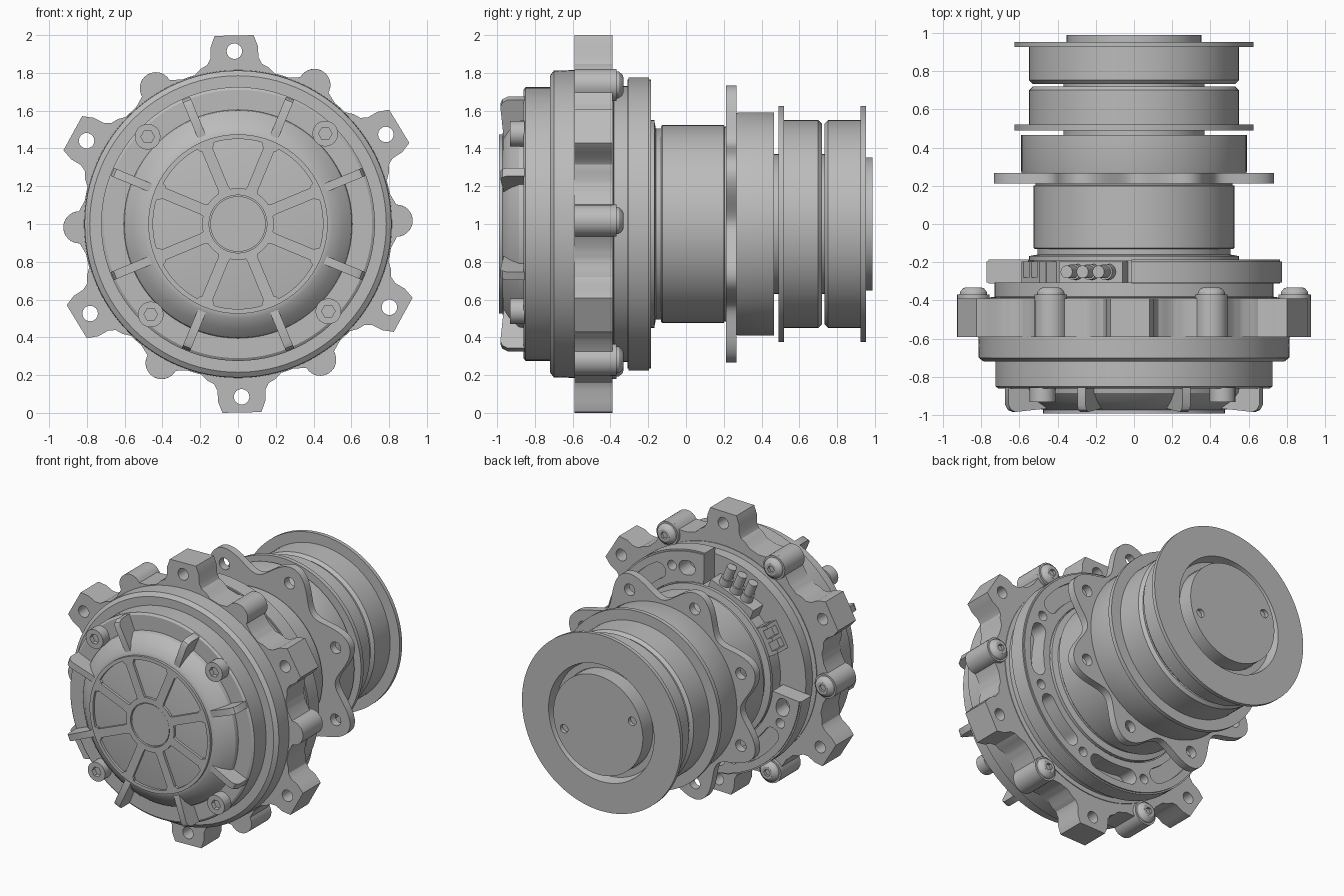
import bpy, bmesh
from math import sin, cos, radians, pi
from mathutils import Matrix, Vector

if "Cube" in bpy.data.objects:
    bpy.data.objects.remove(bpy.data.objects["Cube"], do_unlink=True)

metal = bpy.data.materials.new("plain_grey_metal")
metal.use_nodes = True
GREY = (0.5, 0.5, 0.5, 1)
metal.diffuse_color = GREY
metal.node_tree.nodes["Principled BSDF"].inputs["Base Color"].default_value = GREY


# ---- helpers: every part shares the y axis at z = 1 ----
def polar(r, deg, t=0.0):
    a = radians(deg)
    return (r * cos(a) - t * sin(a), r * sin(a) + t * cos(a))


def finish(obj):
    obj.data.materials.clear()
    obj.data.materials.append(metal)
    bpy.ops.object.select_all(action='DESELECT')
    obj.select_set(True)
    bpy.context.view_layer.objects.active = obj
    bpy.ops.object.shade_smooth_by_angle(angle=radians(30))
    return obj


def from_bmesh(name, bm):
    bmesh.ops.recalc_face_normals(bm, faces=bm.faces)
    mesh = bpy.data.meshes.new(name)
    bm.to_mesh(mesh)
    bm.free()
    obj = bpy.data.objects.new(name, mesh)
    bpy.context.collection.objects.link(obj)
    return finish(obj)


def lathe(name, profile, centre=(0, 0), steps=96):
    """Turn a profile of (y, radius) pairs around the y axis."""
    cx, cz = centre
    bm = bmesh.new()
    verts = [bm.verts.new((cx + r, y, 1 + cz)) for y, r in profile]
    edges = [bm.edges.new(pair) for pair in zip(verts, verts[1:])]
    bmesh.ops.spin(bm, geom=verts + edges, cent=(cx, 0, 1 + cz), axis=(0, 1, 0),
                   angle=2 * pi, steps=steps)
    bmesh.ops.remove_doubles(bm, verts=bm.verts, dist=0.0001)
    return from_bmesh(name, bm)


def plate(name, outlines, y0, y1):
    """Extrude outlines drawn in x and z; inner outlines become holes."""
    curve = bpy.data.curves.new(name, 'CURVE')
    curve.dimensions = '2D'
    curve.fill_mode = 'BOTH'
    curve.extrude = (y1 - y0) / 2
    for pts in outlines:
        spline = curve.splines.new('POLY')
        spline.points.add(len(pts) - 1)
        for p, (x, z) in zip(spline.points, pts):
            p.co = (x, z, 0, 1)
        spline.use_cyclic_u = True
    obj = bpy.data.objects.new(name, curve)
    bpy.context.collection.objects.link(obj)
    obj.rotation_euler = (pi / 2, 0, 0)
    obj.location = (0, (y0 + y1) / 2, 1)
    bpy.ops.object.select_all(action='DESELECT')
    obj.select_set(True)
    bpy.context.view_layer.objects.active = obj
    bpy.ops.object.convert(target='MESH')
    return finish(bpy.context.view_layer.objects.active)


def circle(c, r, n=24):
    return [(c[0] + r * cos(2 * pi * i / n), c[1] + r * sin(2 * pi * i / n)) for i in range(n)]


def arc(r, a0, a1, n=12):
    return [polar(r, a0 + (a1 - a0) * i / n) for i in range(n + 1)]


def kidney(r, half_width, a0, a1):
    def cap(a, start):
        c = polar(r, a)
        return [(c[0] + x, c[1] + z) for x, z in arc(half_width, start, start + 180, 8)]
    return (arc(r + half_width, a0, a1)[1:-1] + cap(a1, a1)
            + arc(r - half_width, a1, a0)[1:-1] + cap(a0, a0 + 180))


def block(name, size, r, deg, y, shift=0.0):
    """Box with sizes (radial, along y, tangential) set at an angle."""
    x, z = polar(r, deg, shift)
    bm = bmesh.new()
    bmesh.ops.create_cube(bm, size=1, matrix=Matrix.Translation((x, y, 1 + z))
                          @ Matrix.Rotation(-radians(deg), 4, 'Y')
                          @ Matrix.Diagonal((*size, 1)))
    return from_bmesh(name, bm)


EIGHTHS = [22.5 + 45 * k for k in range(8)]

# ---- front cap with sector pockets and ribs ----
lathe("front_cap", [(-.972, 0), (-.972, .475), (-.965, .5), (-.93, .555), (-.885, .6),
                    (-.86, .605), (-.86, .71), (-.85, .725), (-.72, .725), (-.72, 0)])
pockets = []
for a in EIGHTHS:
    pockets.append([polar(.19, a + 10), polar(.21, a + 8)] + arc(.43, a + 4, a + 5, 1)
                   + arc(.45, a + 6, a + 39) + arc(.43, a + 40, a + 41, 1)
                   + [polar(.21, a + 37)] + arc(.19, a + 35, a + 10, 6)[:-1])
plate("cap_spoke_plate", [circle((0, 0), .475, 96), circle((0, 0), .153, 48)] + pockets, -.99, -.972)
lathe("cap_centre_disc", [(-.984, 0), (-.984, .147), (-.972, .147)], steps=48)

RIB = [(.5, -.965), (.68, -.983), (.705, -.972), (.72, -.945), (.72, -.855), (.5, -.855)]
for a in EIGHTHS:
    bm = bmesh.new()
    sides = []
    for t in (-.023, .023):
        ring = []
        for r, y in RIB:
            x, z = polar(r, a, t)
            ring.append(bm.verts.new((x, y, 1 + z)))
        bm.faces.new(ring)
        sides.append(ring)
    for i in range(len(RIB)):
        j = (i + 1) % len(RIB)
        bm.faces.new((sides[0][i], sides[0][j], sides[1][j], sides[1][i]))
    from_bmesh("cap_rib", bm)

for k in range(4):
    c = polar(.665, 46 + 90 * k)
    plate("cap_bolt", [circle(c, .068), circle(c, .036, 6)], -.932, -.855)
    lathe("cap_bolt_socket_floor", [(-.9, 0), (-.9, .05)], c, 24)

# ---- main housing and lugged flange ----
lathe("housing_ring", [(-.72, 0), (-.72, .785), (-.7, .812), (-.58, .815), (-.58, 0)])

LUG = [(.825, -.18), (.845, -.145), (.88, -.127), (.94, -.125), (.998, -.103)]
outline, holes = [], []
for k in range(6):
    a = 91.2 + 60 * k
    lug = LUG + [(u, -t) for u, t in reversed(LUG)]
    outline += [polar(u, a, t) for u, t in lug] + arc(.82, a + 15, a + 20, 3)
    bump = [(.84 + .085 * cos(radians(p)), .085 * sin(radians(p))) for p in range(-90, 91, 15)]
    outline += [polar(u, a + 30, t) for u, t in bump] + arc(.82, a + 40, a + 45, 3)
    holes.append(circle(polar(.915, a), .041))
plate("mounting_flange", [outline] + holes, -.59, -.39)

for k in range(6):
    c = polar(.84, 1.2 + 60 * k)
    lathe("flange_screw", [(-.4, .085), (-.368, .085), (-.368, .072), (-.355, .07),
                           (-.338, .056), (-.331, .04)], c, 32)
    plate("flange_screw_socket", [circle(c, .041), circle(c, .026, 6)], -.36, -.331)
    lathe("flange_screw_socket_floor", [(-.35, 0), (-.35, .04)], c, 24)

# ---- rear cover: open arc with slots and holes ----
lathe("rear_ring", [(-.4, .76), (-.385, .76), (-.38, .73), (-.305, .73), (-.305, 0)])
A0, A1 = 186, 451
cover = arc(.765, A0, A1, 80) + arc(.555, A1, A0, 60)
slots = [kidney(.66, .055, c - 12, c + 12) for c in (226.5, 271.5, 316.5, 361.5, 406.5)]
slots += [circle(polar(.67, 204 + 45 * k), .034) for k in range(6)]
slots += [kidney(.65, .05, 192.5, 195), kidney(.65, .05, 78, 80.5)]
plate("rear_cover", [cover] + slots, -.31, -.185)
rim = arc(.775, A0, A1, 80) + arc(.755, A1, A0, 80)
plate("rear_cover_rim", [rim], -.305, -.195)
for c in (226.5, 406.5):
    plate("cover_label_recess", [kidney(.66, .056, c - 12, c + 12)], -.25, -.205)

# ---- connectors in the open part of the cover ----
block("power_connector", (.1, .11, .36), .53, 112, -.25, .01)
for t in (-.09, 0, .09):
    x, z = polar(.62, 112, t)
    for r, length, off in ((.042, .06, -.02), (.033, .18, .01)):
        ox, oz = polar(off, 112)
        bm = bmesh.new()
        bmesh.ops.create_cone(bm, cap_ends=True, segments=24, radius1=r, radius2=r, depth=length,
                              matrix=Matrix.Translation((x + ox, -.25, 1 + z + oz))
                              @ Vector((cos(radians(112)), 0, sin(radians(112))))
                              .to_track_quat('Z', 'Y').to_matrix().to_4x4())
        from_bmesh("power_pin", bm)
block("signal_connector", (.1, .11, .2), .53, 151, -.25)
for t in (-.085, 0, .085):
    block("signal_connector_wall", (.05, .11, .025), .595, 151, -.25, t)
block("signal_connector_back", (.05, .025, .18), .595, 151, -.293)

# ---- tube and scalloped plate ----
lathe("rear_tube", [(-.31, .53), (-.19, .53), (-.19, .55), (-.168, .55), (-.16, .505),
                    (-.132, .505), (-.132, .518), (-.125, .525), (.2, .525), (.203, .515), (.22, .515)])
scallop = [polar(.7 + .085 * cos(radians(8 * (a - 22.5))), a) for a in range(0, 360, 2)]
plate("scalloped_plate", [scallop] + [circle(polar(.67, a), .041) for a in EIGHTHS], .213, .268)
lathe("rear_collar", [(.26, .585), (.275, .59), (.465, .59), (.465, .37), (.5, .37)])

# ---- two flanged drums and the end disc ----
lathe("inner_drum", [(.49, 0), (.49, .625), (.52, .625), (.52, .55), (.7, .55),
                     (.72, .53), (.72, .37), (.74, .37)])
lathe("outer_drum", [(.732, .36), (.732, .53), (.752, .55), (.925, .55), (.925, .625),
                     (.952, .625), (.952, .415), (.88, .4), (.88, .355)])
lathe("end_shaft", [(.87, .352), (.962, .352), (.962, 0)])
plate("end_disc", [circle((0, 0), .352, 96)] + [circle(polar(.285, a), .03) for a in (-20, 160)], .96, .988)
